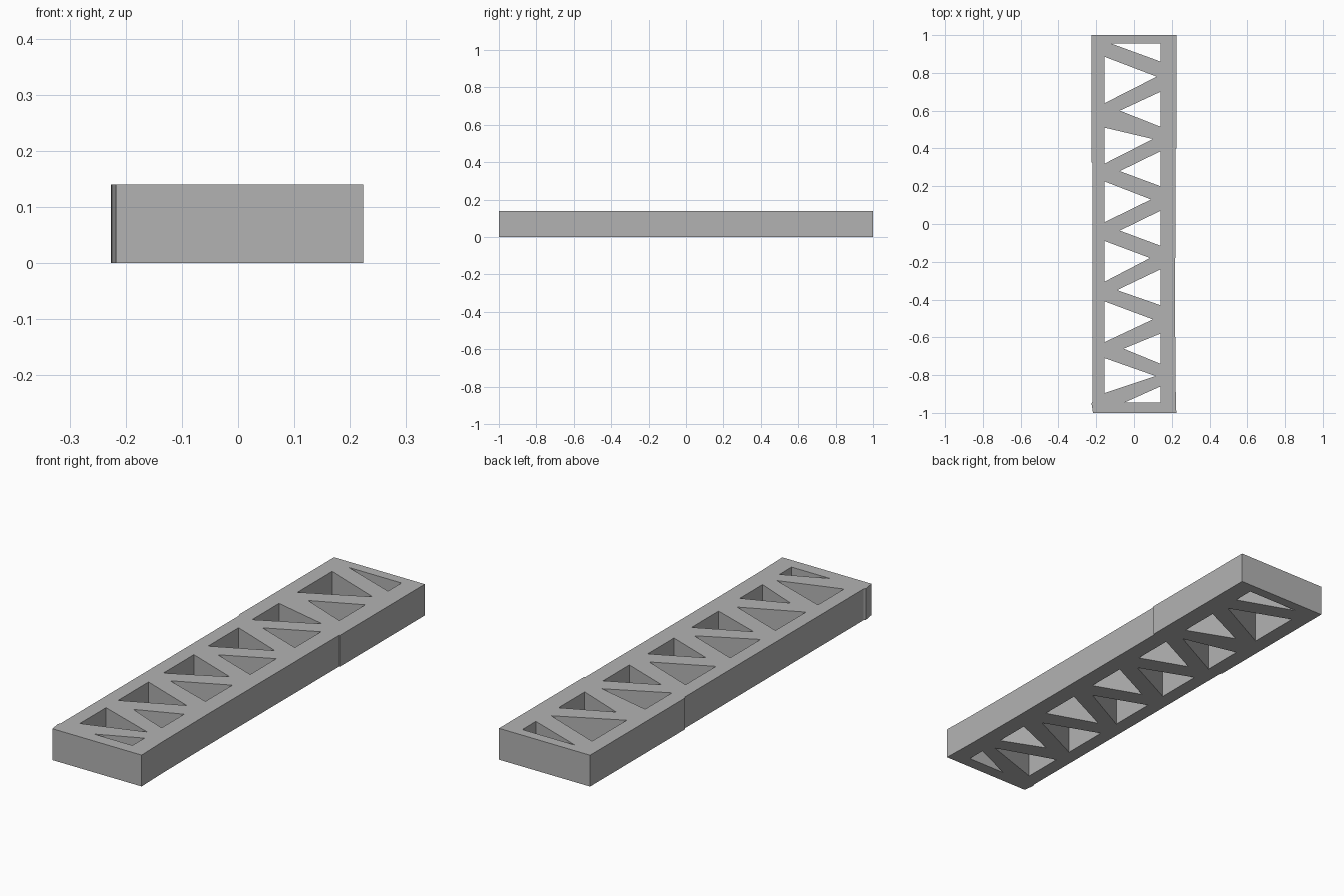
import bpy

cube = bpy.data.objects.get("Cube")
if cube:
    bpy.data.objects.remove(cube, do_unlink=True)

HEIGHT = 0.14
LEFT, RIGHT = -0.155, 0.14   # inner edges of the two long rails

# Material
grey = bpy.data.materials.new("light grey")
grey.use_nodes = True
colour = (0.45, 0.45, 0.45, 1)
grey.diffuse_color = colour
grey.node_tree.nodes["Principled BSDF"].inputs["Base Color"].default_value = colour

# Outer outline, with the small steps along the long sides
outline = [(-0.217, -1), (0.224, -1), (0.22, -0.85), (0.218, -0.54),
           (0.219, 0.4), (0.224, 0.4), (0.224, 1), (-0.226, 1),
           (-0.226, 0.33), (-0.22, 0.32), (-0.219, -0.94), (-0.225, -0.95)]

# Triangular openings: upper corner, lower corner, apex x, apex y
left_holes = [(0.885, 0.64, 0.12, 0.78), (0.51, 0.32, 0.10, 0.45),
              (0.225, 0.01, 0.09, 0.13), (-0.09, -0.305, 0.085, -0.18),
              (-0.41, -0.625, 0.10, -0.505), (-0.71, -0.895, 0.115, -0.805)]
right_holes = [(0.955, 0.86, -0.12, 0.955), (0.70, 0.515, -0.075, 0.60),
               (0.385, 0.20, -0.075, 0.28), (0.07, -0.115, -0.075, -0.035),
               (-0.24, -0.43, -0.09, -0.35), (-0.58, -0.74, -0.055, -0.66),
               (-0.86, -0.945, -0.05, -0.945)]

# Filled profile with openings, extruded to the full height
profile = bpy.data.curves.new("truss_profile", "CURVE")
profile.dimensions = "2D"
profile.fill_mode = "BOTH"
profile.extrude = HEIGHT / 2


def add_loop(points):
    spline = profile.splines.new("POLY")
    spline.points.add(len(points) - 1)
    for point, (x, y) in zip(spline.points, points):
        point.co = (x, y, 0, 1)
    spline.use_cyclic_u = True


add_loop(outline)
for edge, holes in ((LEFT, left_holes), (RIGHT, right_holes)):
    for top, bottom, apex_x, apex_y in holes:
        add_loop([(edge, top), (edge, bottom), (apex_x, apex_y)])

# Turn the profile into one flat-shaded mesh standing on the ground
helper = bpy.data.objects.new("profile_helper", profile)
bpy.context.collection.objects.link(helper)
graph = bpy.context.evaluated_depsgraph_get()
mesh = bpy.data.meshes.new_from_object(helper.evaluated_get(graph))
bpy.data.objects.remove(helper, do_unlink=True)
for vertex in mesh.vertices:
    vertex.co.z += HEIGHT / 2
mesh.materials.clear()
mesh.materials.append(grey)
for face in mesh.polygons:
    face.use_smooth = False
    face.material_index = 0

truss = bpy.data.objects.new("truss_beam", mesh)
bpy.context.collection.objects.link(truss)
